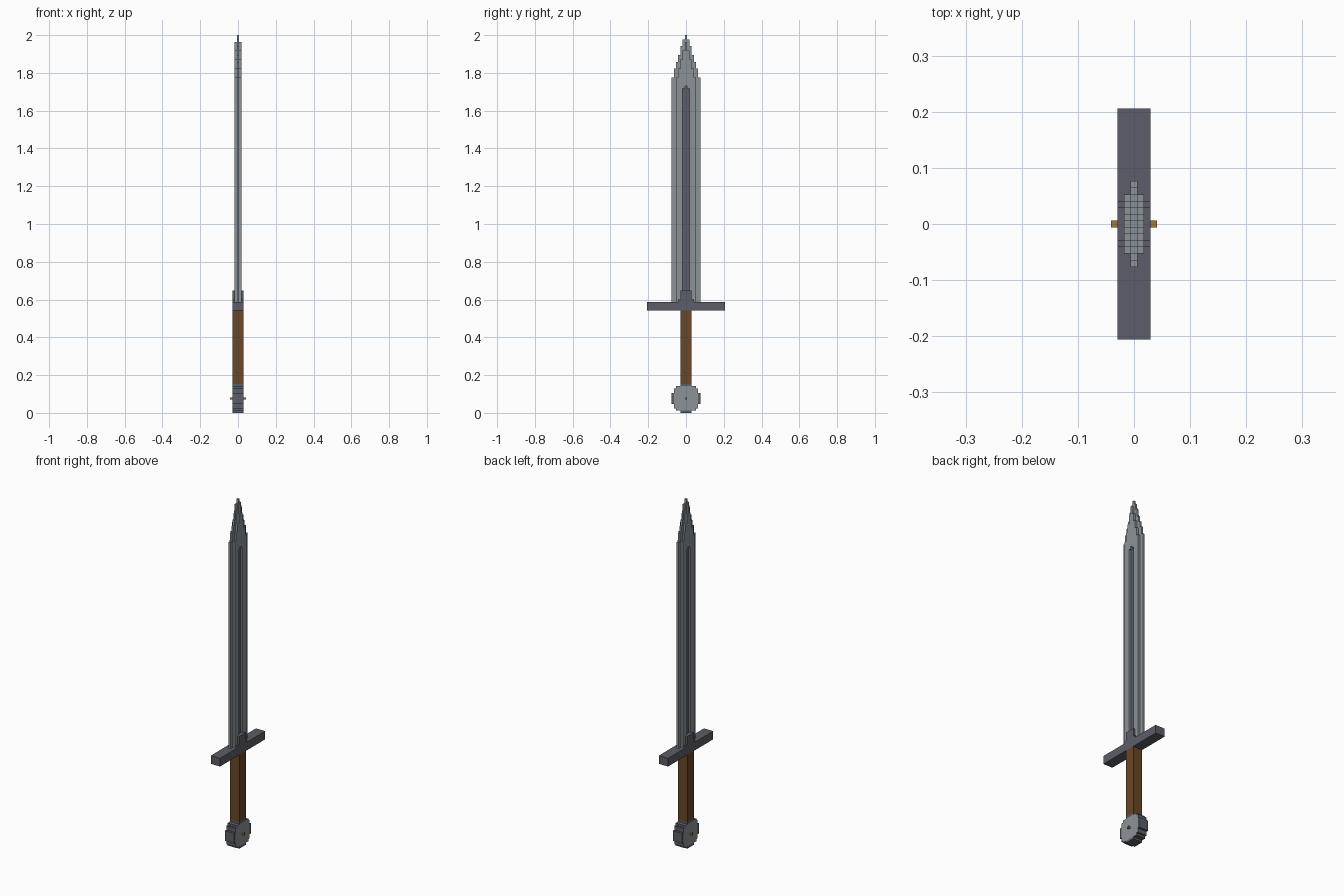
import bpy, bmesh

cube = bpy.data.objects.get("Cube")
if cube:
    bpy.data.objects.remove(cube, do_unlink=True)

U = 2 / 170  # one block of the model


def material(name, rgb):
    m = bpy.data.materials.new(name)
    m.use_nodes = True
    m.diffuse_color = (*rgb, 1)
    m.node_tree.nodes["Principled BSDF"].inputs["Base Color"].default_value = (*rgb, 1)
    return m


steel = material("light steel", (0.26, 0.29, 0.31))
iron = material("dark iron", (0.107, 0.109, 0.138))
leather = material("brown leather", (0.14, 0.061, 0.02))
brass = material("brass", (0.37, 0.19, 0.035))


def steps(bottom, rows):
    """Stepped outer edge from (half width, top) rows, going upward."""
    pts = []
    for half, top in rows:
        pts += [(half, bottom), (half, top)]
        bottom = top
    return pts


def slab(name, points, x0, x1, mats):
    """Quarter of a part: a y-z profile extruded in x, mirrored in x and y."""
    bm = bmesh.new()
    base = bm.faces.new([bm.verts.new((x0 * U, y * U, z * U)) for y, z in points])
    out = bmesh.ops.extrude_face_region(bm, geom=[base], use_keep_orig=True)
    moved = [g for g in out["geom"] if isinstance(g, bmesh.types.BMVert)]
    bmesh.ops.translate(bm, verts=moved, vec=((x1 - x0) * U, 0, 0))
    bmesh.ops.recalc_face_normals(bm, faces=bm.faces)
    # open the faces that lie on the mirror planes
    seams = [f for f in bm.faces if any(all(abs(v.co[a]) < 1e-6 for v in f.verts) for a in (0, 1))]
    bmesh.ops.delete(bm, geom=seams, context='FACES')
    mesh = bpy.data.meshes.new(name)
    bm.to_mesh(mesh)
    bm.free()
    for m in mats:
        mesh.materials.append(m)
    obj = bpy.data.objects.new(name, mesh)
    bpy.context.scene.collection.objects.link(obj)
    mod = obj.modifiers.new("mirror", 'MIRROR')
    mod.use_axis = (True, True, False)
    mod.merge_threshold = 0.0001
    return obj


def block(name, half, z0, z1, x1, mat):
    return slab(name, [(0, z0), (half, z0), (half, z1), (0, z1)], 0, x1, [mat])


# blade: thin core with the cutting edges and stepped point
core = steps(50, [(6.5, 151), (5.5, 155), (4.5, 158), (3.5, 161), (2.5, 165), (1.5, 168), (.5, 170)])
slab("blade_core", [(0, 50)] + core + [(0, 170)], 0, .5, [steel])

# raised cheeks on both sides of the core, leaving the groove open
cheek = steps(50, [(4.5, 151), (3.5, 155), (2.5, 159), (1.5, 163), (.5, 167)])
groove = [(.5, 147), (.5, 146), (1.5, 146)]
slab("blade_cheeks", [(1.5, 50)] + cheek + [(0, 167), (0, 147)] + groove, .5, 1.5, [steel])

# dark floor of the groove
slab("blade_groove", [(0, 50), (1.5, 50)] + groove[::-1] + [(0, 147)], .5, .55, [iron])

# cross guard with the stepped collar around the blade root
block("cross_guard", 17.5, 46, 50, 2.5, iron)
slab("guard_collar", [(0, 50)] + steps(50, [(3.5, 51), (2.5, 55)]) + [(0, 55)], 0, 2.5, [iron])

# grip
block("grip", 2.5, 13, 46, 2.5, leather)

# round pommel: dark rim and light side faces
rim = [(2.5, 1), (4.5, 2), (5.5, 4), (6.5, 9), (5.5, 11), (4.5, 12), (2.5, 13)]
slab("pommel", [(0, 0)] + steps(0, rim) + [(0, 13)], 0, 2.45, [iron])
face = [(4.5, 2), (5.5, 11), (4.5, 12)]
slab("pommel_faces", [(0, 1)] + steps(1, face) + [(0, 12)], 2.45, 2.5, [steel])
ends = [(2.5, 0, 1), (2.5, 12, 13)]
for label, (half, z0, z1) in zip(("lower", "upper"), ends):
    slab("pommel_tab_" + label, [(0, z0), (half, z0), (half, z1), (0, z1)], 2.45, 2.5, [iron])
slab("pommel_tab_side", [(5.5, 4), (6.5, 4), (6.5, 9), (5.5, 9)], 2.45, 2.5, [iron])

# small pin through the pommel
block("pommel_pin", .5, 6, 7, 3.5, brass)
